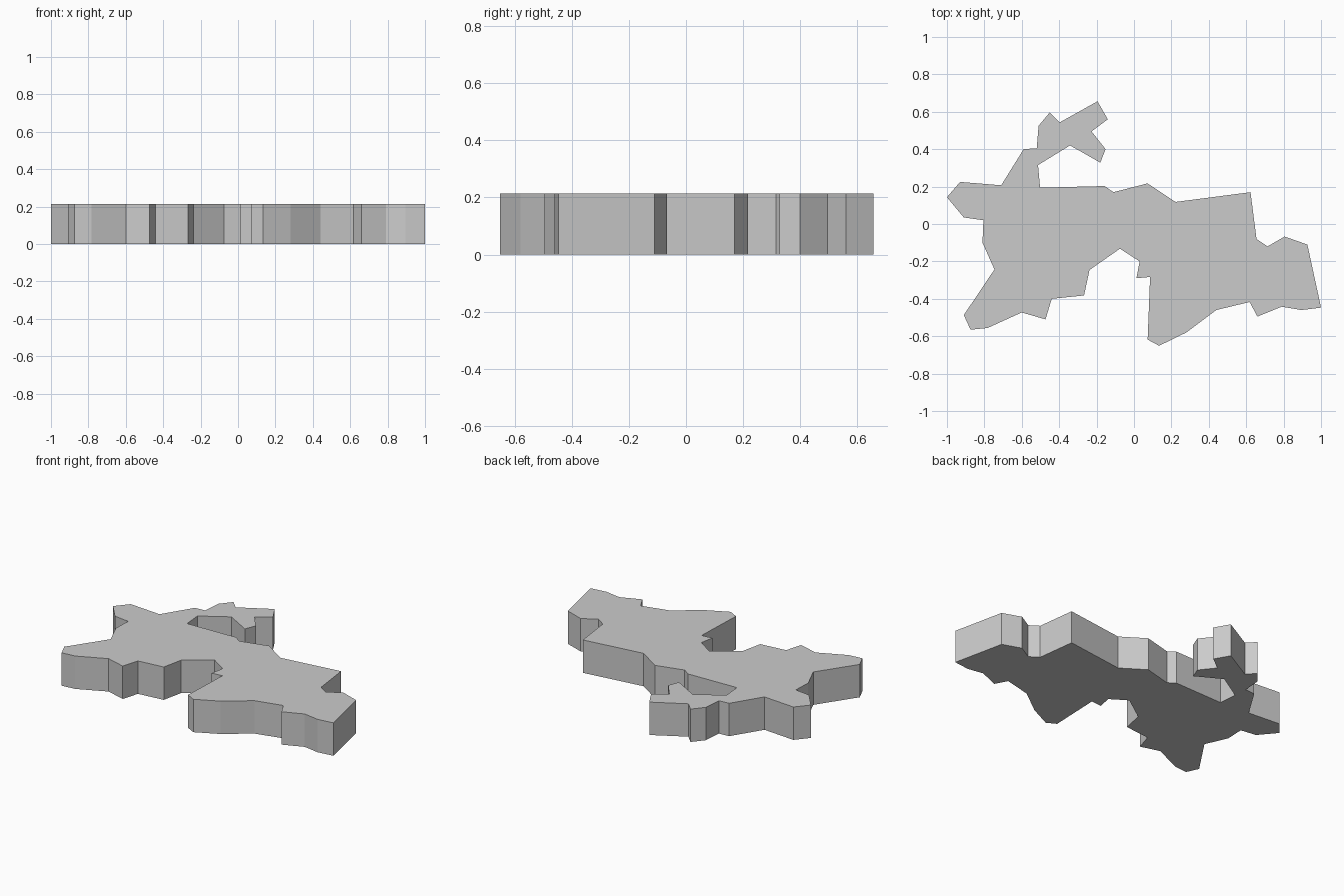
import bpy, bmesh

if "Cube" in bpy.data.objects:
    bpy.data.objects.remove(bpy.data.objects["Cube"])

HEIGHT = 0.214

# Plan outline, split into named stretches, running clockwise from the left tip
left_shoulder = [(-1, .143), (-.93, .225), (-.71, .207), (-.59, .4), (-.52, .405)]
hook = [(-.51, .525), (-.45, .597), (-.398, .543), (-.195, .656), (-.14, .56),
        (-.227, .495), (-.152, .4), (-.18, .328), (-.342, .42), (-.513, .315)]
back_edge = [(-.502, .194), (-.157, .203), (-.11, .17), (.072, .217),
             (.222, .118), (.623, .17)]
right_arm = [(.655, -.08), (.714, -.12), (.805, -.067), (.927, -.11), (1, -.447),
             (.895, -.46), (.79, -.442), (.66, -.495), (.618, -.417)]
front_lobe = [(.44, -.46), (.28, -.58), (.134, -.651), (.073, -.618),
              (.086, -.283), (.013, -.29), (.03, -.2)]
front_bay = [(-.075, -.132), (-.238, -.246), (-.267, -.382), (-.44, -.4)]
left_leg = [(-.473, -.51), (-.6, -.473), (-.783, -.556), (-.874, -.565),
            (-.91, -.487), (-.746, -.243), (-.81, -.1), (-.805, .02), (-.91, .035)]
outline = left_shoulder + hook + back_edge + right_arm + front_lobe + front_bay + left_leg


def extruded_slab(name, points, height):
    """Flat-shaded prism standing on z = 0 from a clockwise outline."""
    bm = bmesh.new()
    base = bm.faces.new([bm.verts.new((x, y, 0)) for x, y in points])
    result = bmesh.ops.extrude_face_region(bm, geom=[base], use_keep_orig=True)
    top = [v for v in result["geom"] if isinstance(v, bmesh.types.BMVert)]
    bmesh.ops.translate(bm, verts=top, vec=(0, 0, height))
    bmesh.ops.recalc_face_normals(bm, faces=bm.faces)
    mesh = bpy.data.meshes.new(name)
    bm.to_mesh(mesh)
    bm.free()
    obj = bpy.data.objects.new(name, mesh)
    bpy.context.collection.objects.link(obj)
    return obj


# Irregular flat-topped plateau
extruded_slab("terrain_slab", outline, HEIGHT)
